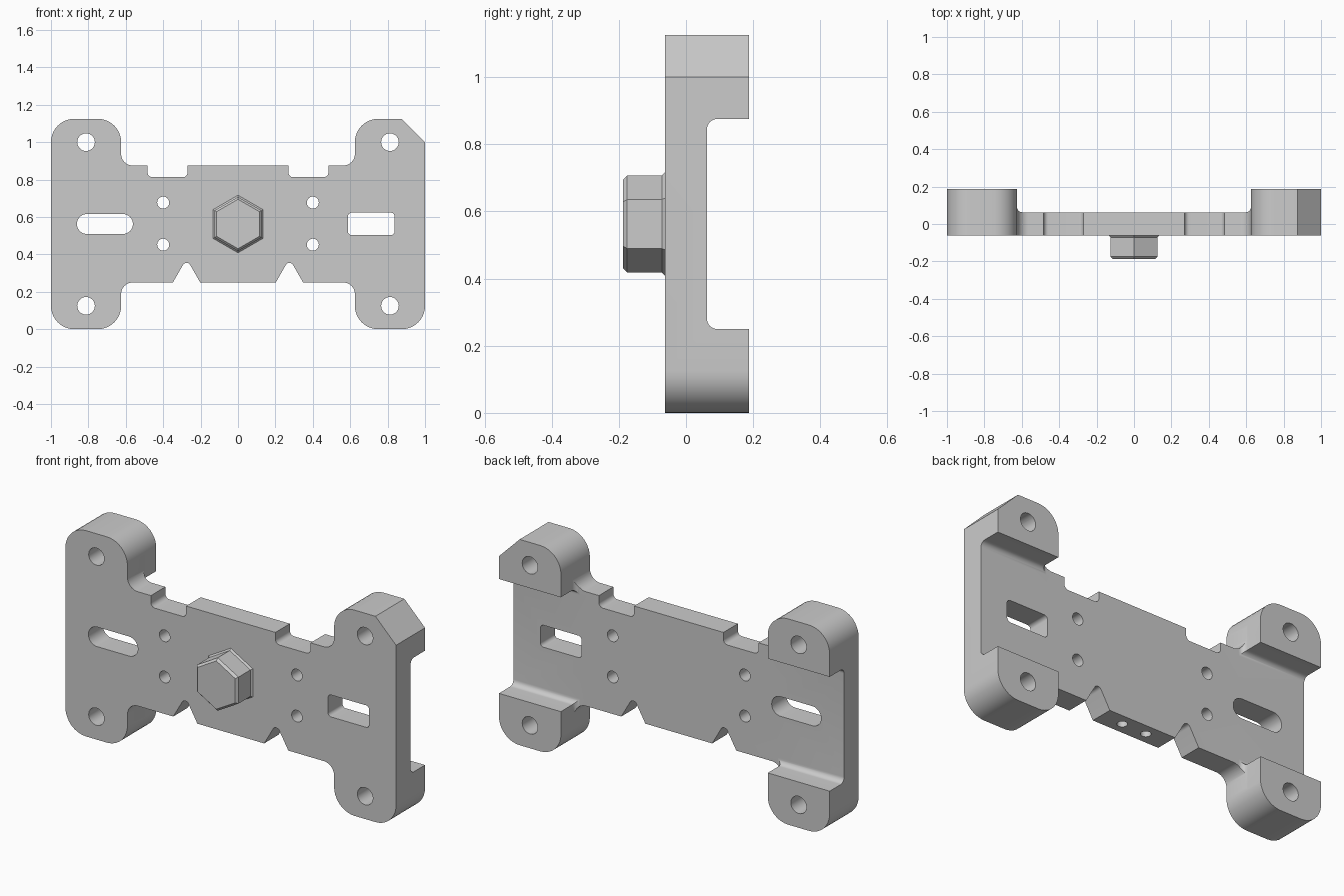
import bpy, bmesh, math
from mathutils import Vector

if "Cube" in bpy.data.objects:
    bpy.data.objects.remove(bpy.data.objects["Cube"])


def rounded(corners, seg=10):
    """Turn (x, y, radius) corners into a point loop with rounded corners."""
    pts, n = [], len(corners)
    for i, (x, y, r) in enumerate(corners):
        p = Vector((x, y))
        if r == 0:
            pts.append(p)
            continue
        d1 = (Vector(corners[i - 1][:2]) - p).normalized()
        d2 = (Vector(corners[(i + 1) % n][:2]) - p).normalized()
        half = d1.angle(d2) / 2
        c = p + (d1 + d2).normalized() * r / math.sin(half)
        v1 = p + d1 * r / math.tan(half) - c
        v2 = p + d2 * r / math.tan(half) - c
        phi = math.pi - 2 * half
        for k in range(seg + 1):
            s = k / seg
            pts.append(c + (v1 * math.sin((1 - s) * phi) + v2 * math.sin(s * phi)) / math.sin(phi))
    return pts


def box(x0, x1, y0, y1, r):
    return rounded([(x0, y0, r), (x1, y0, r), (x1, y1, r), (x0, y1, r)])


def circle(x, y, r, n=32, turn=0.0):
    return [Vector((x + r * math.cos(turn + math.tau * i / n),
                    y + r * math.sin(turn + math.tau * i / n))) for i in range(n)]


def loft(name, axis, sections):
    """Bridge point loops placed at given distances along an axis, with end caps."""
    place = {'X': lambda p, t: (t, p[0], p[1]),
             'Y': lambda p, t: (p[0], t, p[1]),
             'Z': lambda p, t: (p[0], p[1], t)}[axis]
    bm = bmesh.new()
    rings = [[bm.verts.new(place(p, t)) for p in pts] for t, pts in sections]
    for a, b in zip(rings, rings[1:]):
        for i in range(len(a)):
            bm.faces.new((a[i - 1], a[i], b[i], b[i - 1]))
    bm.faces.new(rings[0])
    bm.faces.new(rings[-1])
    bmesh.ops.recalc_face_normals(bm, faces=bm.faces)
    me = bpy.data.meshes.new(name)
    bm.to_mesh(me)
    bm.free()
    ob = bpy.data.objects.new(name, me)
    bpy.context.collection.objects.link(ob)
    return ob


def combine(target, tool, operation='DIFFERENCE'):
    tool.hide_render = True
    mod = target.modifiers.new("combine", 'BOOLEAN')
    mod.operation, mod.solver, mod.object = operation, 'EXACT', tool
    bpy.context.view_layer.objects.active = target
    bpy.ops.object.modifier_apply(modifier=mod.name)
    bpy.data.objects.remove(tool)


FRONT, BACK, EAR_BACK = -0.0625, 0.0625, 0.1875

# Body outline: left half mirrored, with one chamfered ear on the right
left = [(-.27, .875, 0), (-.27, .8125, .025), (-.483, .8125, .025), (-.483, .875, 0),
        (-.625, .875, .0625), (-.625, 1.125, .125), (-1, 1.125, .125), (-1, 0, .125),
        (-.625, 0, .125), (-.625, .25, .0625), (-.348, .25, 0), (-.275, .377, .022),
        (-.202, .25, 0)]
right = []
for x, z, r in reversed(left):
    if (x, z) == (-1, 1.125):
        right += [(1, 1, 0), (.875, 1.125, 0)]
    else:
        right.append((-x, z, r))
outline = rounded(left + right)
body = loft("bracket_body", 'Y', [(FRONT, outline), (EAR_BACK, outline)])

# Thin the middle and the side rails, leaving four thick ears with filleted roots
middle = box(-.626, .626, BACK, .4, .03)
combine(body, loft("middle_cutter", 'Z', [(-.2, middle), (1.3, middle)]))
rail = box(BACK, .4, .25, .875, .03)
combine(body, loft("rail_cutter", 'X', [(-1.2, rail), (1.2, rail)]))

# Through holes and slots
openings = [box(-.861, -.562, .509, .616, .0533), box(.588, .837, .503, .623, .02)]
for side in (-1, 1):
    openings += [circle(side * .8125, z, .047) for z in (.125, 1.0)]
    openings += [circle(side * .4, z, .032) for z in (.452, .677)]
for pts in openings:
    combine(body, loft("opening_cutter", 'Y', [(-.3, pts), (.3, pts)]))

# Two blind holes in the lower edge
for side in (-1, 1):
    pts = circle(side * .073, 0, .026, 24)
    combine(body, loft("lower_hole_cutter", 'Z', [(.1, pts), (.45, pts)]))

# Hexagonal boss on the front, chamfered at the tip and flared at the root
profile = [(-.04, .154), (FRONT, .154), (-.072, .145), (-.175, .145), (-.1875, .132)]
boss = loft("hex_boss", 'Y', [(y, circle(0, .5625, r, 6, math.pi / 6)) for y, r in profile])
combine(body, boss, 'UNION')

bpy.ops.object.select_all(action='DESELECT')
body.select_set(True)
bpy.context.view_layer.objects.active = body
bpy.ops.object.shade_smooth_by_angle(angle=math.radians(30))
